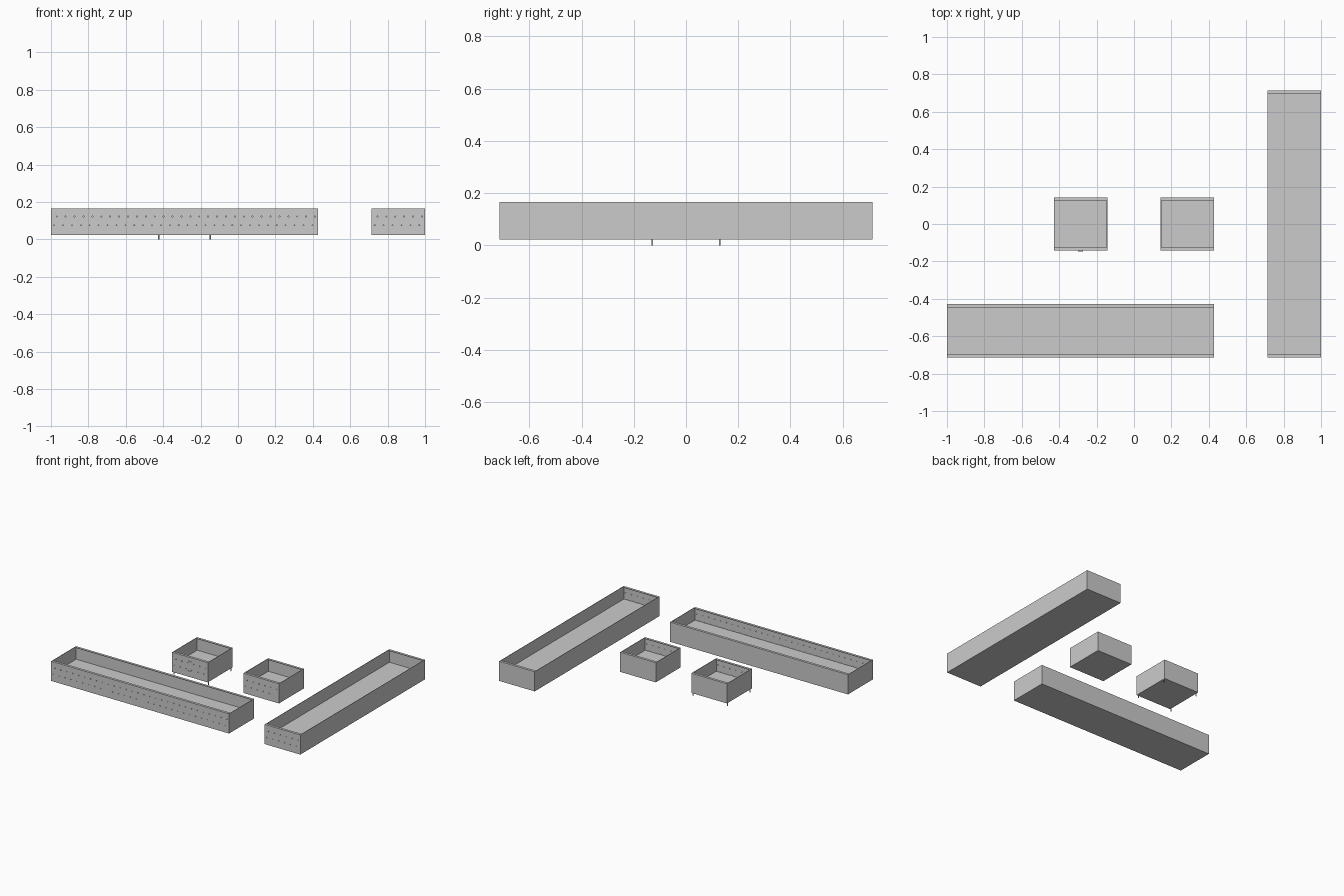
import bpy, bmesh, math
from mathutils import Matrix, Vector

if "Cube" in bpy.data.objects:
    bpy.data.objects.remove(bpy.data.objects["Cube"])

Z0, Z1 = 0.023, 0.166      # underside and rim height
FLOOR = 0.073              # inner floor height
T = 0.003                  # sheet thickness
LIP = 0.018                # folded rim on front and back


def finish(name, bm):
    me = bpy.data.meshes.new(name)
    bm.to_mesh(me)
    bm.free()
    ob = bpy.data.objects.new(name, me)
    bpy.context.collection.objects.link(ob)
    return ob


def add_box(bm, x0, x1, y0, y1, z0, z1):
    size = Matrix.Diagonal((x1 - x0, y1 - y0, z1 - z0, 1))
    mid = Matrix.Translation(((x0 + x1) / 2, (y0 + y1) / 2, (z0 + z1) / 2))
    bmesh.ops.create_cube(bm, size=1, matrix=mid @ size)


def add_cyl(bm, centre, r, h, seg=8, along_y=False):
    m = Matrix.Translation(Vector(centre))
    if along_y:
        m = m @ Matrix.Rotation(math.pi / 2, 4, 'X')
    bmesh.ops.create_cone(bm, cap_ends=True, segments=seg, radius1=r, radius2=r, depth=h, matrix=m)


def trough(name, x0, x1, y0, y1):
    # side walls, back wall, underside and raised floor
    bm = bmesh.new()
    for a in (x0, x1 - T):
        add_box(bm, a, a + T, y0 + T, y1 - T, Z0, Z1)
    add_box(bm, x0, x1, y1 - T, y1, Z0, Z1)
    add_box(bm, x0 + T, x1 - T, y0 + T, y1 - T, Z0, Z0 + T)
    add_box(bm, x0 + T, x1 - T, y0 + T, y1 - T, FLOOR - T, FLOOR)
    # folded lips with a short downturn
    for s, y in ((1, y0 + T), (-1, y1 - T)):
        e = y + s * (LIP - T)
        add_box(bm, x0 + T, x1 - T, min(y, e), max(y, e), Z1 - T, Z1)
    finish(name + "_body", bm)

    # front panel with two staggered rows of small holes
    bm = bmesh.new()
    add_box(bm, x0, x1, y0, y0 + T, Z0, Z1)
    panel = finish(name + "_front_panel", bm)
    bm = bmesh.new()
    n = round((x1 - x0) / 0.0476)
    step = (x1 - x0) / n
    for z, shift in ((0.075, 0.35), (0.122, 0.65)):
        for i in range(n):
            add_cyl(bm, (x0 + (i + shift) * step, y0 + T / 2, z), 0.003, T * 4, 8, True)
    cutter = finish(name + "_hole_cutter", bm)
    cutter.hide_render = True
    cutter.hide_viewport = True
    mod = panel.modifiers.new("holes", 'BOOLEAN')
    mod.operation = 'DIFFERENCE'
    mod.solver = 'EXACT'
    mod.object = cutter
    dg = bpy.context.evaluated_depsgraph_get()
    me = bpy.data.meshes.new_from_object(panel.evaluated_get(dg))
    panel.modifiers.clear()
    panel.data = me
    bpy.data.objects.remove(cutter)


H = 0.1428
trough("small_planter_left", -0.4286, -0.1428, -H, H)
trough("small_planter_right", 0.1428, 0.4286, -H, H)
trough("long_planter_front", -1.0, 0.4286, -0.7143, -0.4286)
trough("long_planter_side", 0.7143, 1.0, -0.7143, 0.7143)

# four thin feet under the left small planter
bm = bmesh.new()
for sx in (-1, 1):
    for sy in (-1, 1):
        add_cyl(bm, (-0.2857 + sx * 0.138, sy * 0.129, Z0 / 2), 0.0035, Z0, 12)
finish("feet", bm)

# small fittings at the centre of its front
bm = bmesh.new()
for z in (0.065, 0.135):
    add_box(bm, -0.2997, -0.2717, -H - 0.004, -H, z - 0.0025, z + 0.0025)
finish("front_fittings", bm)
